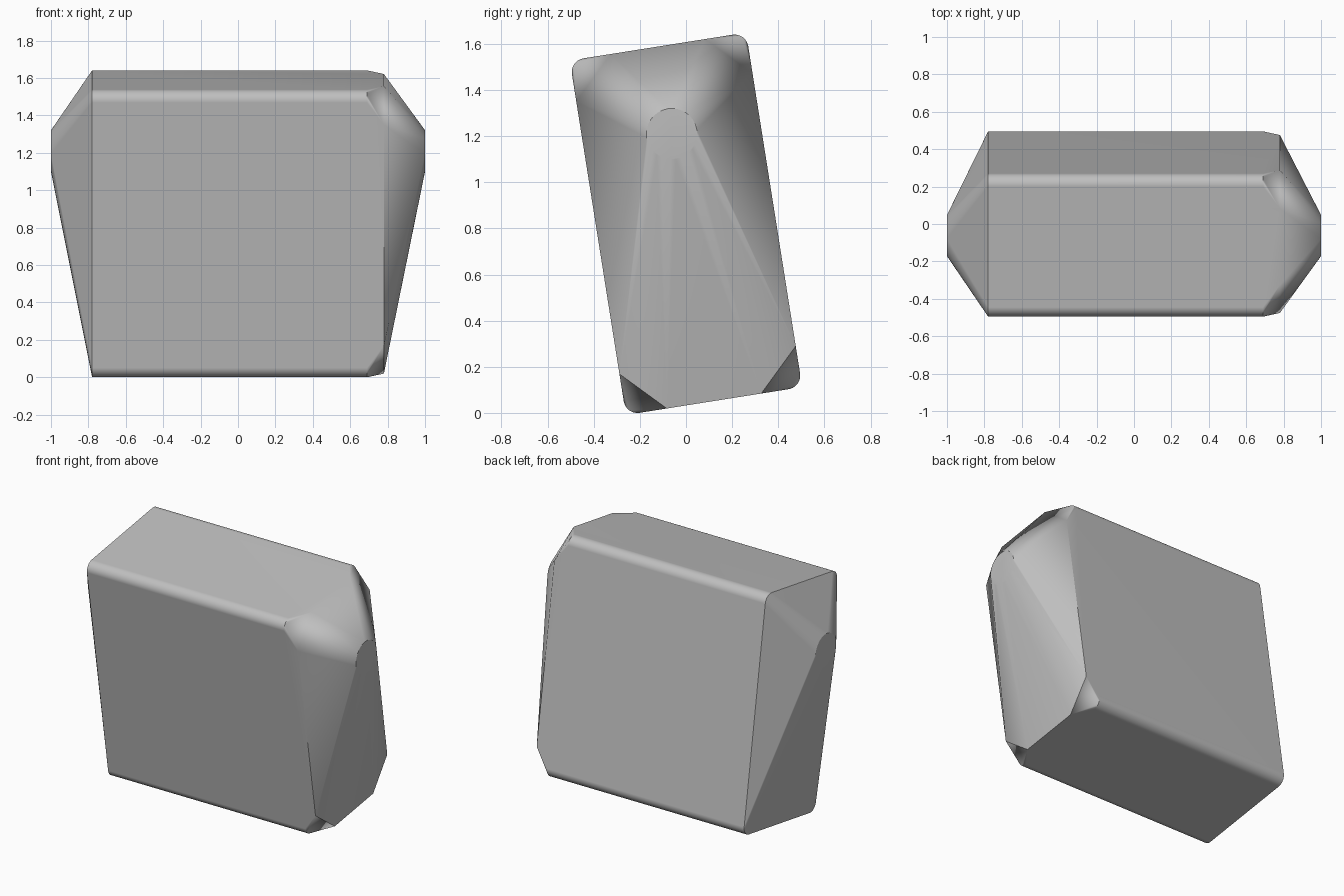
import bpy
import bmesh
from math import sin, cos, pi, radians

cube = bpy.data.objects.get("Cube")
if cube:
    bpy.data.objects.remove(cube, do_unlink=True)

TILT = radians(9)            # lean of the block
HALF_W, HALF_H = 0.387, 0.778
CENTRE_Z = 0.82
CORNER = 0.06                # rounding radius
CUT = 0.18                   # corner chamfer on the left end
BODY_X, CUT_X, TIP_X = 0.78, 0.69, 1.0
HUB_V, HUB_R = 0.395, 0.11


def place(x, u, v):
    """Tilt a width/height position and put it at depth x."""
    return (x, u * cos(TILT) - v * sin(TILT),
            CENTRE_Z + u * sin(TILT) + v * cos(TILT))


def rounded_section(x, steps=8):
    points = []
    for k, (su, sv) in enumerate([(1, 1), (-1, 1), (-1, -1), (1, -1)]):
        for i in range(steps + 1):
            a = pi / 2 * (k + i / steps)
            points.append(place(x, su * (HALF_W - CORNER) + CORNER * cos(a),
                                sv * (HALF_H - CORNER) + CORNER * sin(a)))
    return points


def chamfered_section(x):
    return [place(x, su * u, sv * v) for su in (-1, 1) for sv in (-1, 1)
            for u, v in ((HALF_W, HALF_H - CUT), (HALF_W - CUT, HALF_H))]


def hub_section(x, sides=32):
    return [place(x, HUB_R * cos(2 * pi * i / sides),
                  HUB_V + HUB_R * sin(2 * pi * i / sides)) for i in range(sides)]


grey = bpy.data.materials.new("plain grey")
grey.use_nodes = True
colour = (0.52, 0.52, 0.52, 1)
grey.diffuse_color = colour
grey.node_tree.nodes["Principled BSDF"].inputs["Base Color"].default_value = colour

# Body: a convex skin over the block sections and the two round tips
bm = bmesh.new()
for section in (hub_section(-TIP_X), rounded_section(-BODY_X),
                rounded_section(CUT_X), chamfered_section(BODY_X),
                hub_section(TIP_X)):
    for point in section:
        bm.verts.new(point)
bmesh.ops.convex_hull(bm, input=bm.verts[:])
bmesh.ops.delete(bm, geom=[v for v in bm.verts if not v.link_faces], context='VERTS')
bmesh.ops.dissolve_limit(bm, angle_limit=radians(0.3),
                         verts=bm.verts[:], edges=bm.edges[:])
bmesh.ops.recalc_face_normals(bm, faces=bm.faces[:])
mesh = bpy.data.meshes.new("tapered_block")
bm.to_mesh(mesh)
bm.free()
mesh.materials.append(grey)
block = bpy.data.objects.new("tapered_block", mesh)
bpy.context.collection.objects.link(block)

# Smooth rounded edges, flat large faces
bpy.ops.object.select_all(action='DESELECT')
block.select_set(True)
bpy.context.view_layer.objects.active = block
bpy.ops.object.shade_smooth_by_angle(angle=radians(25))
weighted = block.modifiers.new("flat large faces", 'WEIGHTED_NORMAL')
weighted.keep_sharp = True
